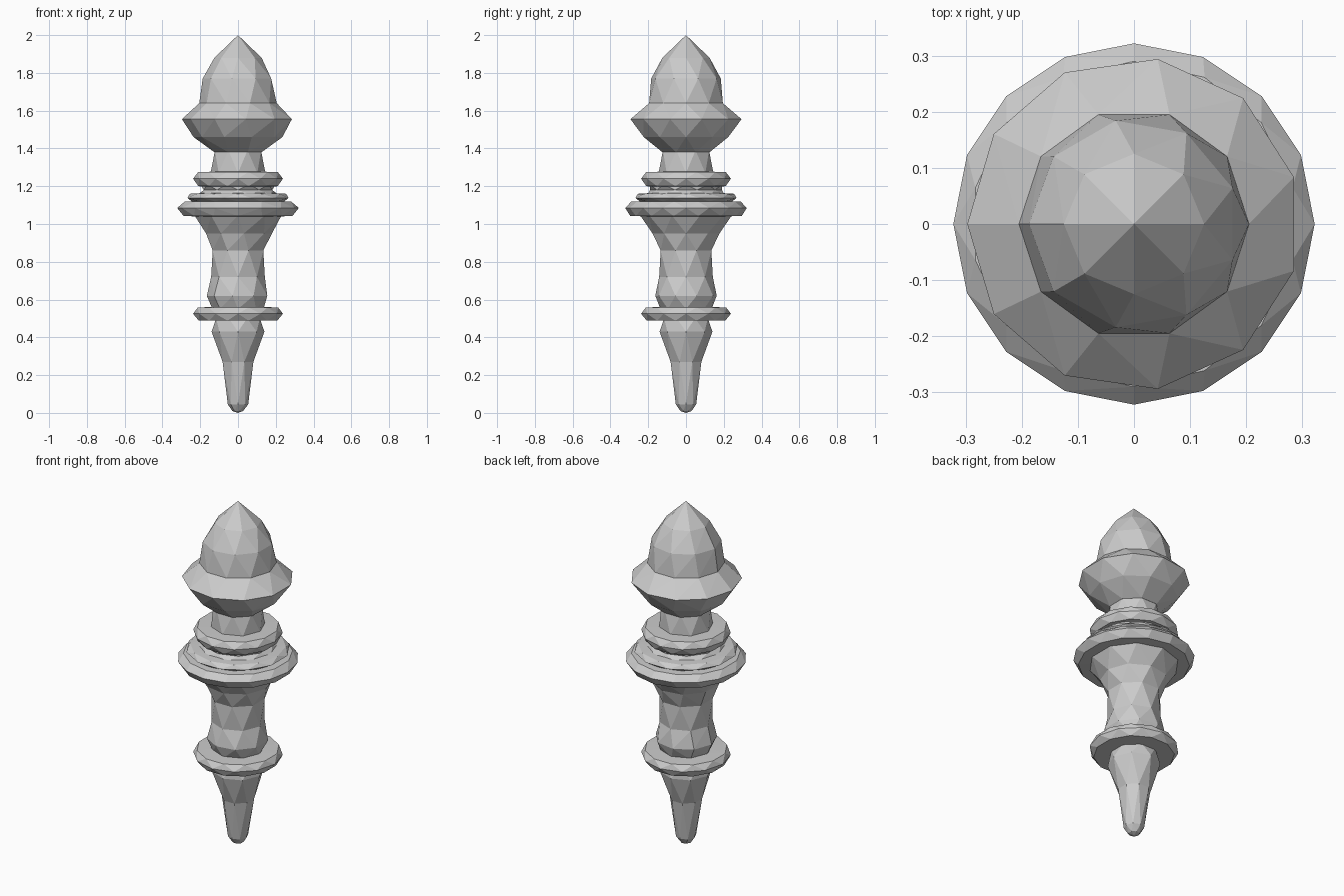
import bpy, bmesh
from math import sin, cos, tau


def turned(name, rings):
    """Faceted turned part. rings: bottom to top (radius, height, sides); 1 side = apex."""
    bm = bmesh.new()
    loops = []
    for k, (r, z, n) in enumerate(rings):
        phase = 0.5 * (k % 2)  # half step twist gives triangular facets
        verts = [bm.verts.new((r * cos(tau * (i + phase) / n),
                               r * sin(tau * (i + phase) / n), z)) for i in range(n)]
        loops.append((verts, phase))
    for (a, pa), (b, pb) in zip(loops, loops[1:]):
        n, m, i, j = len(a), len(b), 0, 0
        if n == 1 or m == 1:
            pa = pb = 0
        while i < n or j < m:
            if j >= m or (i < n and (i + 0.5 + pa) / n <= (j + 0.5 + pb) / m):
                tri = (a[i % n], a[(i + 1) % n], b[j % m])
                i += 1
            else:
                tri = (a[i % n], b[(j + 1) % m], b[j % m])
                j += 1
            if len(set(tri)) == 3:
                bm.faces.new(tri)
    mesh = bpy.data.meshes.new(name)
    bm.to_mesh(mesh)
    bm.free()
    obj = bpy.data.objects.new(name, mesh)
    bpy.context.collection.objects.link(obj)
    return obj


# Tapered bottom spike
turned("bottom_spike", [(0, 0, 1), (0.03, 0.01, 7), (0.054, 0.045, 8), (0.088, 0.27, 8),
                        (0.14, 0.43, 8), (0.125, 0.50, 8)])

# Lower collar
turned("lower_collar", [(0.08, 0.488, 8), (0.215, 0.488, 12), (0.238, 0.525, 12),
                        (0.22, 0.558, 12), (0.10, 0.562, 8)])

# Waisted shaft flaring to the big collar
turned("shaft", [(0.135, 0.55, 8), (0.165, 0.62, 9), (0.142, 0.72, 8), (0.145, 0.86, 8),
                 (0.18, 0.95, 9), (0.242, 1.045, 10)])

# Large stepped collar
turned("large_collar", [(0.20, 1.04, 10), (0.295, 1.042, 14), (0.322, 1.085, 16),
                        (0.29, 1.118, 14), (0.245, 1.12, 12), (0.277, 1.138, 12),
                        (0.255, 1.16, 12), (0.17, 1.165, 10)])

# Recess between the collars
turned("recess", [(0.215, 1.155, 10), (0.19, 1.18, 10), (0.20, 1.21, 10)])

# Upper collar
turned("upper_collar", [(0.15, 1.198, 9), (0.217, 1.20, 12), (0.238, 1.24, 12),
                        (0.218, 1.275, 12), (0.10, 1.278, 8)])

# Neck
turned("neck", [(0.145, 1.27, 8), (0.132, 1.39, 8)])

# Acorn cup with its flared rim
turned("acorn_cup", [(0.09, 1.378, 8), (0.135, 1.38, 8), (0.235, 1.46, 10),
                     (0.297, 1.555, 11), (0.205, 1.64, 10)])

# Pointed acorn
turned("acorn", [(0.205, 1.64, 10), (0.187, 1.77, 9), (0.125, 1.88, 8), (0, 2.0, 1)])
